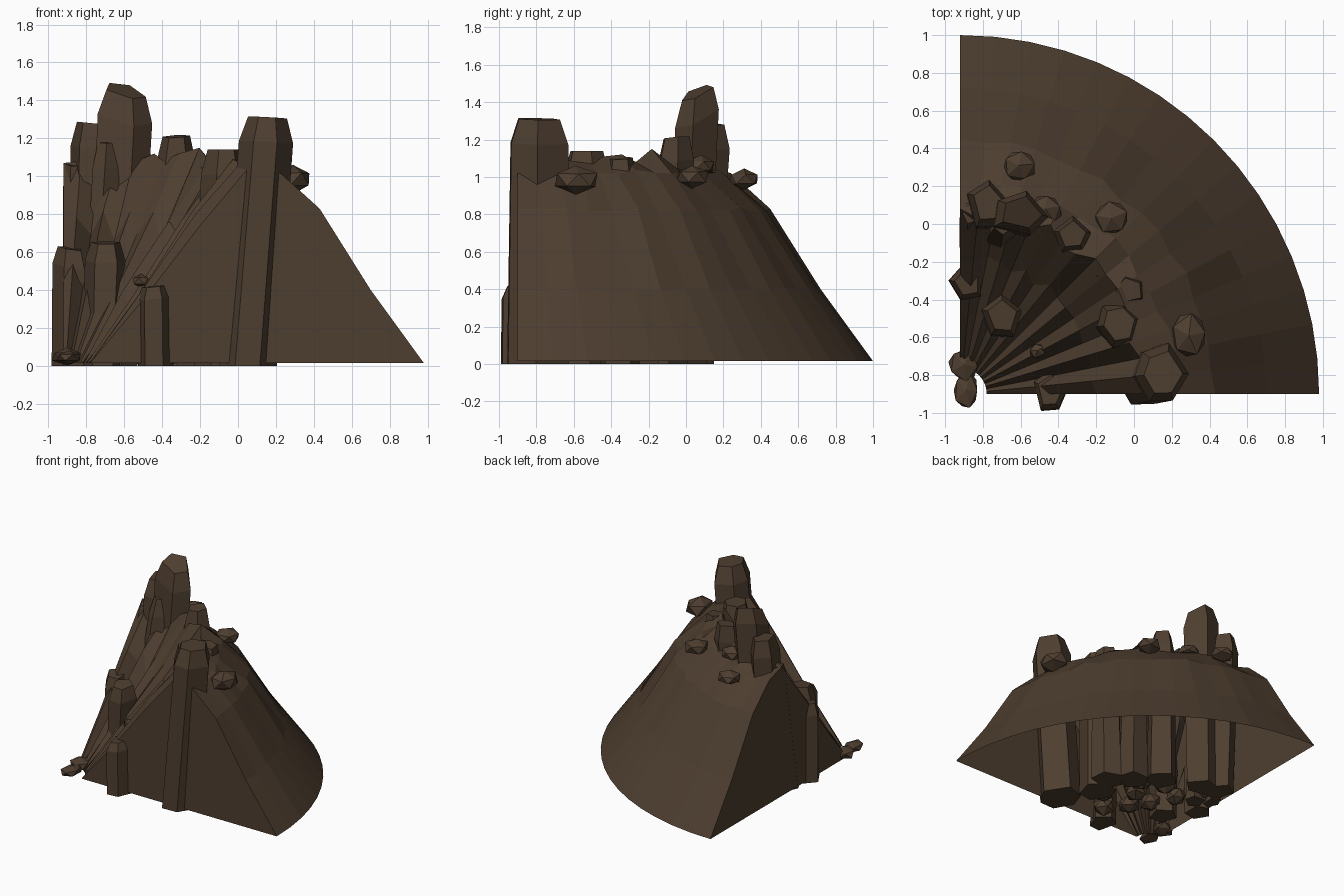
import bpy, bmesh, math, random
from mathutils import Vector

if "Cube" in bpy.data.objects:
    bpy.data.objects.remove(bpy.data.objects["Cube"])

rnd = random.Random(7)
CX, CY = -0.92, -0.90          # corner the quarter ring is swept around

rock = bpy.data.materials.new("brown rock")
rock.diffuse_color = (0.076, 0.048, 0.029, 1)
rock.use_nodes = True
rock.node_tree.nodes["Principled BSDF"].inputs["Base Color"].default_value = rock.diffuse_color


def finish(bm, name):
    mesh = bpy.data.meshes.new(name)
    bm.to_mesh(mesh)
    bm.free()
    mesh.materials.append(rock)
    obj = bpy.data.objects.new(name, mesh)
    bpy.context.collection.objects.link(obj)
    return obj


# Quarter of a crater: a ridged section swept through 90 degrees
def crater_slope():
    bm = bmesh.new()
    steps = 16
    rims = [1.05, 1.07, 1.06, 1.09, 1.08, 1.11, 1.12, 1.08, 1.15,
            1.12, 1.08, 1.12, 1.07, 1.10, 1.06, 1.08, 1.07]
    rows = []
    for j in range(steps + 1):
        a = j / steps * math.pi / 2
        end = j in (0, steps)
        ridge = 0 if end else (0.04 if j % 2 else -0.05)
        n = lambda s: 0 if end else rnd.uniform(-s, s)
        section = [
            (0.14, 0.015),
            (0.42 + n(0.03), 0.35 + ridge),
            (0.72 + n(0.03), 0.74 + ridge * 1.3 + n(0.03)),
            (0.98 + n(0.05), rims[j]),
            (1.14 + n(0.03), 1.02 + n(0.02)),
            (1.35 + n(0.02), 0.83 + n(0.015)),
            (1.62, 0.40 + n(0.01)),
            (1.90, 0.015),
        ]
        rows.append([bm.verts.new((CX + r * math.cos(a), CY + r * math.sin(a), z))
                     for r, z in section])
    for p, q in zip(rows, rows[1:]):
        for i in range(len(p) - 1):
            bm.faces.new((p[i], p[i + 1], q[i + 1], q[i]))
    # flat cut walls on the two straight sides
    bm.faces.new(list(reversed(rows[0])))
    bm.faces.new(rows[-1])
    finish(bm, "crater_slope")


# Leaning faceted column with a chamfered, tilted top
def pillar(name, base, top, rx, ry, height, sides=6, tilt=(0, 0), foot=1.0, turn=0.3):
    bm = bmesh.new()
    wob = [rnd.uniform(0.92, 1.1) for _ in range(sides)]
    swing = [rnd.uniform(-0.15, 0.15) for _ in range(sides)]
    chamfer = min(0.13, height * 0.15)
    levels = [(0, foot), (height - chamfer, 1.0), (height, 0.72)]
    rings = []
    for k, (z, s) in enumerate(levels):
        f = z / height
        cx = base[0] + (top[0] - base[0]) * f
        cy = base[1] + (top[1] - base[1]) * f
        ring = []
        for i in range(sides):
            a = turn + math.tau * i / sides + swing[i]
            dx = rx * s * wob[i] * math.cos(a)
            dy = ry * s * wob[i] * math.sin(a)
            dz = (dx * tilt[0] + dy * tilt[1]) if k else 0
            ring.append(bm.verts.new((cx + dx, cy + dy, z + dz)))
        rings.append(ring)
    for p, q in zip(rings, rings[1:]):
        for i in range(sides):
            m = (i + 1) % sides
            bm.faces.new((p[i], p[m], q[m], q[i]))
    bm.faces.new(list(reversed(rings[0])))
    bm.faces.new(rings[-1])
    finish(bm, name)


# Loose stone: jittered low-poly ball
def boulder(name, loc, size):
    bm = bmesh.new()
    bmesh.ops.create_icosphere(bm, subdivisions=1, radius=1)
    turn = rnd.uniform(0, 3)
    c, s = math.cos(turn), math.sin(turn)
    for v in bm.verts:
        p = v.co * rnd.uniform(0.95, 1.2)
        p = Vector((p.x * c - p.y * s, p.x * s + p.y * c, p.z))
        v.co = Vector(loc) + Vector((p.x * size[0], p.y * size[1], p.z * size[2]))
    finish(bm, name)


crater_slope()

# Columns along the rim
pillar("front_rim_pillar", (0.045, -0.80), (0.15, -0.79), 0.14, 0.165, 1.31, 6, (-0.05, -0.02), 1.06, 0.1)
pillar("tallest_pillar", (-0.66, 0.0), (-0.59, 0.06), 0.155, 0.125, 1.45, 5, (-0.25, 0.4), 0.9, 0.0)
pillar("back_left_pillar", (-0.80, 0.03), (-0.77, 0.11), 0.11, 0.13, 1.28, 5, (-0.1, 0), 0.9)
pillar("left_edge_pillar", (-0.87, -0.12), (-0.87, 0.06), 0.055, 0.08, 1.06, 5, (-0.1, 0.1), 1.0, 0.6)
pillar("inner_thin_pillar", (-0.76, -0.20), (-0.69, 0.0), 0.08, 0.085, 1.18, 5, (0, 0.1), 1.0, 0.9)
pillar("back_rim_pillar", (-0.37, -0.12), (-0.33, -0.06), 0.10, 0.10, 1.21, 5, (0.05, 0.1), 1.2, 0.3)
pillar("middle_rim_pillar", (-0.11, -0.55), (-0.08, -0.53), 0.12, 0.12, 1.14, 6, (0, 0), 1.1, 0.2)
pillar("right_rim_pillar", (-0.06, -0.37), (-0.03, -0.355), 0.10, 0.09, 1.10, 5, (-0.1, 0.05), 1.25, 0.6)
pillar("inner_rim_pillar", (-0.20, -0.24), (-0.18, -0.21), 0.09, 0.09, 1.05, 5, (0, 0), 1.3, 0.9)

# Shorter columns on the inner slope
pillar("left_short_pillar", (-0.885, -0.31), (-0.88, -0.31), 0.09, 0.10, 0.62, 5, (-0.15, 0.1), 1.0, 0.6)
pillar("middle_short_pillar", (-0.72, -0.51), (-0.70, -0.485), 0.11, 0.12, 0.65, 5, (0, 0.1), 0.9, 0.3)
pillar("front_short_pillar", (-0.44, -0.89), (-0.445, -0.885), 0.095, 0.115, 0.42, 5, (0.1, 0.05), 1.0, 0.31)

# Loose stones on the rim and at the corner
boulder("right_boulder", (0.29, -0.59, 0.985), (0.10, 0.115, 0.07))
boulder("back_boulder", (-0.12, 0.03, 1.0), (0.09, 0.085, 0.055))
boulder("far_back_boulder", (-0.61, 0.31, 0.99), (0.09, 0.085, 0.05))
boulder("left_corner_boulder", (-0.90, -0.745, 0.05), (0.08, 0.085, 0.04))
boulder("front_corner_boulder", (-0.89, -0.88, 0.045), (0.07, 0.10, 0.035))
boulder("slope_pebble", (-0.51, -0.67, 0.45), (0.045, 0.04, 0.035))
boulder("rim_pebble", (-0.47, 0.08, 1.06), (0.09, 0.08, 0.05))

# Stones buried at the foot of the inner slope
heap = [(10, 0.55), (20, 0.72), (30, 0.48), (40, 0.66), (50, 0.5),
        (58, 0.76), (68, 0.6), (80, 0.78), (45, 0.82)]
for k, (deg, r) in enumerate(heap):
    a = math.radians(deg)
    boulder(f"buried_stone_{k + 1}", (CX + r * math.cos(a), CY + r * math.sin(a), 0.08),
            (0.08, 0.08, 0.065))
